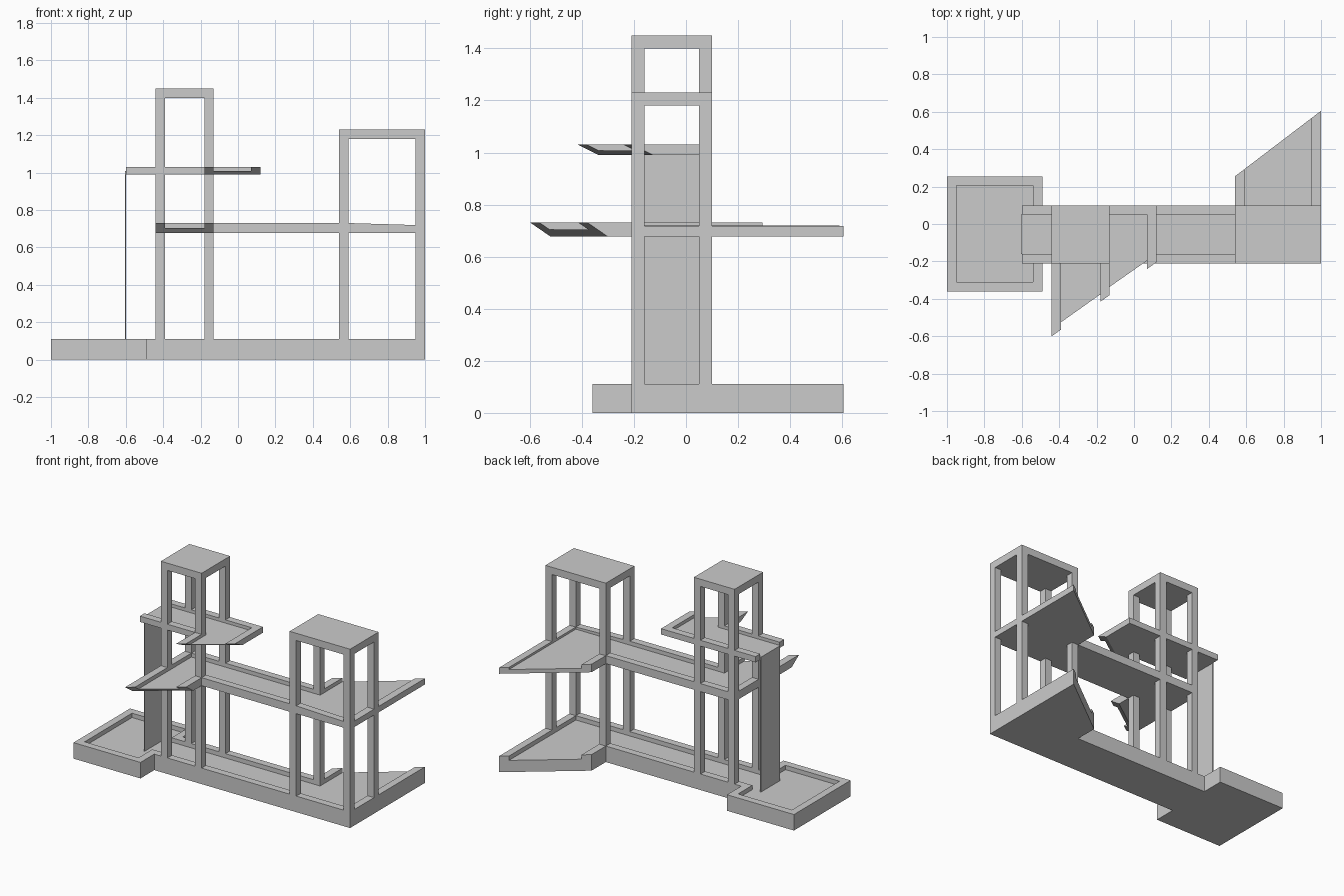
import bpy
import bmesh

cube = bpy.data.objects.get("Cube")
if cube:
    bpy.data.objects.remove(cube, do_unlink=True)

grey = bpy.data.materials.new("plain grey")
grey.use_nodes = True
grey.diffuse_color = (0.6, 0.6, 0.6, 1)
grey.node_tree.nodes["Principled BSDF"].inputs["Base Color"].default_value = (0.6, 0.6, 0.6, 1)

EDGE = 0.05                      # post and rim width
FRONT, BACK = -0.21, 0.10        # depth of the main body
IN_FRONT, IN_BACK = FRONT + EDGE, BACK - EDGE


def prism(name, top, z0, z1, bottom=None, slope=None):
    """Solid between a bottom and a top outline; slope gives top height from x."""
    bm = bmesh.new()
    low = [bm.verts.new((x, y, z0)) for x, y in (bottom or top)]
    high = [bm.verts.new((x, y, slope(x) if slope else z1)) for x, y in top]
    bm.faces.new(low[::-1])
    bm.faces.new(high)
    for i in range(len(top)):
        j = (i + 1) % len(top)
        bm.faces.new((low[i], low[j], high[j], high[i]))
    bmesh.ops.recalc_face_normals(bm, faces=bm.faces)
    mesh = bpy.data.meshes.new(name)
    bm.to_mesh(mesh)
    bm.free()
    mesh.materials.append(grey)
    obj = bpy.data.objects.new(name, mesh)
    bpy.context.collection.objects.link(obj)
    return obj


def box(name, x0, x1, y0, y1, z0, z1):
    return prism(name, [(x0, y0), (x1, y0), (x1, y1), (x0, y1)], z0, z1)


def tray(name, outline, recess, z0, z1, floor, bottom=None, slope=None):
    """Slab with a sunken floor; the recess may run out through an edge."""
    slab = prism(name, outline, z0, z1, bottom, slope)
    cutter = prism(name + "_cutter", recess, floor, z1 + 0.1)
    cutter.hide_render = True
    mod = slab.modifiers.new("recess", "BOOLEAN")
    mod.operation = "DIFFERENCE"
    mod.solver = "EXACT"
    mod.object = cutter
    bpy.context.view_layer.objects.active = slab
    bpy.ops.object.modifier_apply(modifier=mod.name)
    bpy.data.objects.remove(cutter, do_unlink=True)
    return slab


def tower(name, x0, x1, height):
    """Four corner posts under a flat roof."""
    for side, x in (("right", x0), ("left", x1 - EDGE)):
        for end, y in (("front", FRONT), ("back", IN_BACK)):
            box(f"{name}_{end}_{side}_post", x, x + EDGE, y, y + EDGE, 0.08, height - EDGE)
    box(name + "_roof", x0, x1, FRONT, BACK, height - EDGE, height)


# Ground tray with the square pit at one end and the angled wing at the other
tray("ground_tray",
     [(-1, -0.36), (-0.49, -0.36), (-0.49, FRONT), (1, FRONT), (1, 0.605),
      (0.54, 0.255), (0.54, BACK), (-0.49, BACK), (-0.49, 0.255), (-1, 0.255)],
     [(-0.95, -0.31), (-0.54, -0.31), (-0.54, IN_FRONT), (0.95, IN_FRONT), (0.95, 0.7),
      (0.59, 0.5), (0.59, IN_BACK), (-0.54, IN_BACK), (-0.54, 0.205), (-0.95, 0.205)],
     0, 0.11, 0.08)

# Middle deck with a wing that tapers underneath
tray("middle_deck",
     [(-0.44, -0.6), (-0.13, -0.38), (-0.13, FRONT), (0.54, FRONT), (0.54, BACK), (-0.44, BACK)],
     [(-0.39, -0.7), (-0.18, -0.55), (-0.18, IN_FRONT), (0.6, IN_FRONT),
      (0.6, IN_BACK), (-0.39, IN_BACK)],
     0.677, 0.732, 0.705,
     bottom=[(-0.44, -0.52), (-0.13, -0.30), (-0.13, FRONT), (0.54, FRONT),
             (0.54, BACK), (-0.44, BACK)])

# Rear wing of the middle deck, its rim falling slightly outward
tray("middle_deck_wing",
     [(0.54, FRONT), (1, FRONT), (1, 0.605), (0.54, 0.255)],
     [(0.5, IN_FRONT), (0.95, IN_FRONT), (0.95, 0.7), (0.59, 0.5), (0.59, IN_BACK), (0.5, IN_BACK)],
     0.677, 0.732, 0.705,
     slope=lambda x: 0.732 - (x - 0.54) * 0.03)

# Upper deck, open at the panel end and along the angled wing
tray("upper_deck",
     [(-0.6, FRONT), (-0.18, FRONT), (-0.18, -0.415), (0.12, -0.205), (0.12, BACK), (-0.6, BACK)],
     [(-0.7, IN_FRONT), (-0.13, IN_FRONT), (-0.13, -0.5), (0.07, -0.4),
      (0.07, IN_BACK), (-0.7, IN_BACK)],
     0.99, 1.03, 1.008,
     bottom=[(-0.6, FRONT), (-0.18, FRONT), (-0.18, -0.335), (0.12, -0.125),
             (0.12, BACK), (-0.6, BACK)])

# Towers and the thin upright panel above the pit
tower("tall_tower", -0.44, -0.13, 1.45)
tower("wide_tower", 0.54, 1, 1.23)
box("upright_panel", -0.605, -0.6, IN_FRONT, IN_BACK, 0.08, 1.008)
